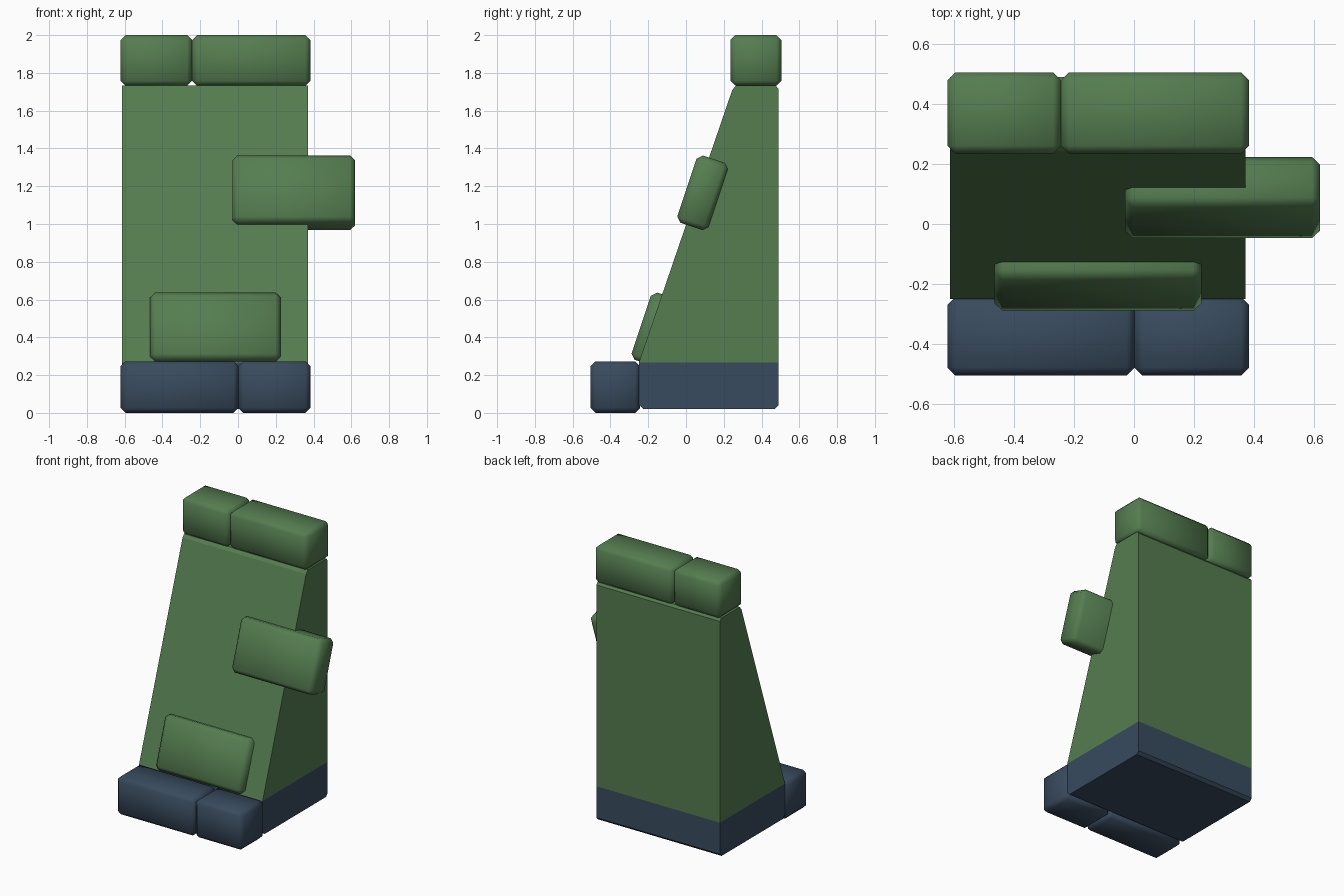
import bpy, bmesh, math

if "Cube" in bpy.data.objects:
    bpy.data.objects.remove(bpy.data.objects["Cube"])


def material(name, rgb):
    m = bpy.data.materials.new(name)
    m.diffuse_color = (*rgb, 1)
    m.use_nodes = True
    m.node_tree.nodes["Principled BSDF"].inputs["Base Color"].default_value = m.diffuse_color
    return m


GREEN = material("green_stone", (0.09, 0.205, 0.08))
BLUE = material("dark_blue_stone", (0.04, 0.07, 0.112))


def add_object(name, bm, mats):
    bmesh.ops.recalc_face_normals(bm, faces=bm.faces)
    mesh = bpy.data.meshes.new(name)
    bm.to_mesh(mesh)
    bm.free()
    for m in mats:
        mesh.materials.append(m)
    ob = bpy.data.objects.new(name, mesh)
    bpy.context.collection.objects.link(ob)
    return ob


def block(name, centre, size, mat, tilt=0.0, bevel=0.026):
    """Stone block with chamfered, softly shaded edges."""
    bm = bmesh.new()
    bmesh.ops.create_cube(bm, size=1)
    bmesh.ops.scale(bm, vec=size, verts=bm.verts)
    bmesh.ops.bevel(bm, geom=bm.edges[:], offset=bevel, segments=1,
                    affect='EDGES', profile=0.5)
    ob = add_object(name, bm, [mat])
    ob.location = centre
    ob.rotation_euler = (tilt, 0, 0)
    bpy.ops.object.select_all(action='DESELECT')
    ob.select_set(True)
    bpy.context.view_layer.objects.active = ob
    bpy.ops.object.shade_smooth_by_angle(angle=math.radians(60))
    return ob


def span(name, x, y, z, mat):
    """Block given by its ranges on each axis."""
    block(name, [(a + b) / 2 for a, b in (x, y, z)],
          [b - a for a, b in (x, y, z)], mat)


# Wall body: sloped profile extruded along x, blue below the waterline
profile = [(-0.225, 0.02), (0.47, 0.02), (0.49, 0.04), (0.49, 1.715),
           (0.475, 1.733), (0.265, 1.733), (0.245, 1.71), (-0.25, 0.266),
           (-0.25, 0.045)]
bm = bmesh.new()
face = bm.faces.new([bm.verts.new((-0.613, y, z)) for y, z in profile])
ext = bmesh.ops.extrude_face_region(bm, geom=[face])
bmesh.ops.translate(bm, vec=(0.984, 0, 0),
                    verts=[g for g in ext['geom'] if isinstance(g, bmesh.types.BMVert)])
bmesh.ops.bisect_plane(bm, geom=bm.verts[:] + bm.edges[:] + bm.faces[:],
                       plane_co=(0, 0, 0.266), plane_no=(0, 0, 1), dist=1e-4)
for f in bm.faces:
    f.material_index = 1 if f.calc_center_median().z < 0.266 else 0
add_object("wall_body", bm, [GREEN, BLUE])

# Cap stones along the top
CAP_Y, CAP_Z = (0.235, 0.505), (1.732, 2.0)
span("cap_stone_left", (-0.622, -0.243), CAP_Y, CAP_Z, GREEN)
span("cap_stone_right", (-0.243, 0.383), CAP_Y, CAP_Z, GREEN)

# Foot stones along the front
FOOT_Y, FOOT_Z = (-0.505, -0.243), (0.0, 0.273)
span("foot_stone_left", (-0.622, 0.002), FOOT_Y, FOOT_Z, BLUE)
span("foot_stone_right", (0.002, 0.383), FOOT_Y, FOOT_Z, BLUE)

# Stones set into the sloped face
TILT = -math.radians(18.5)
block("upper_face_stone", (0.295, 0.088, 1.165), (0.65, 0.176, 0.375), GREEN, TILT)
block("lower_face_stone", (-0.12, -0.154, 0.439), (0.69, 0.176, 0.375), GREEN, TILT)
